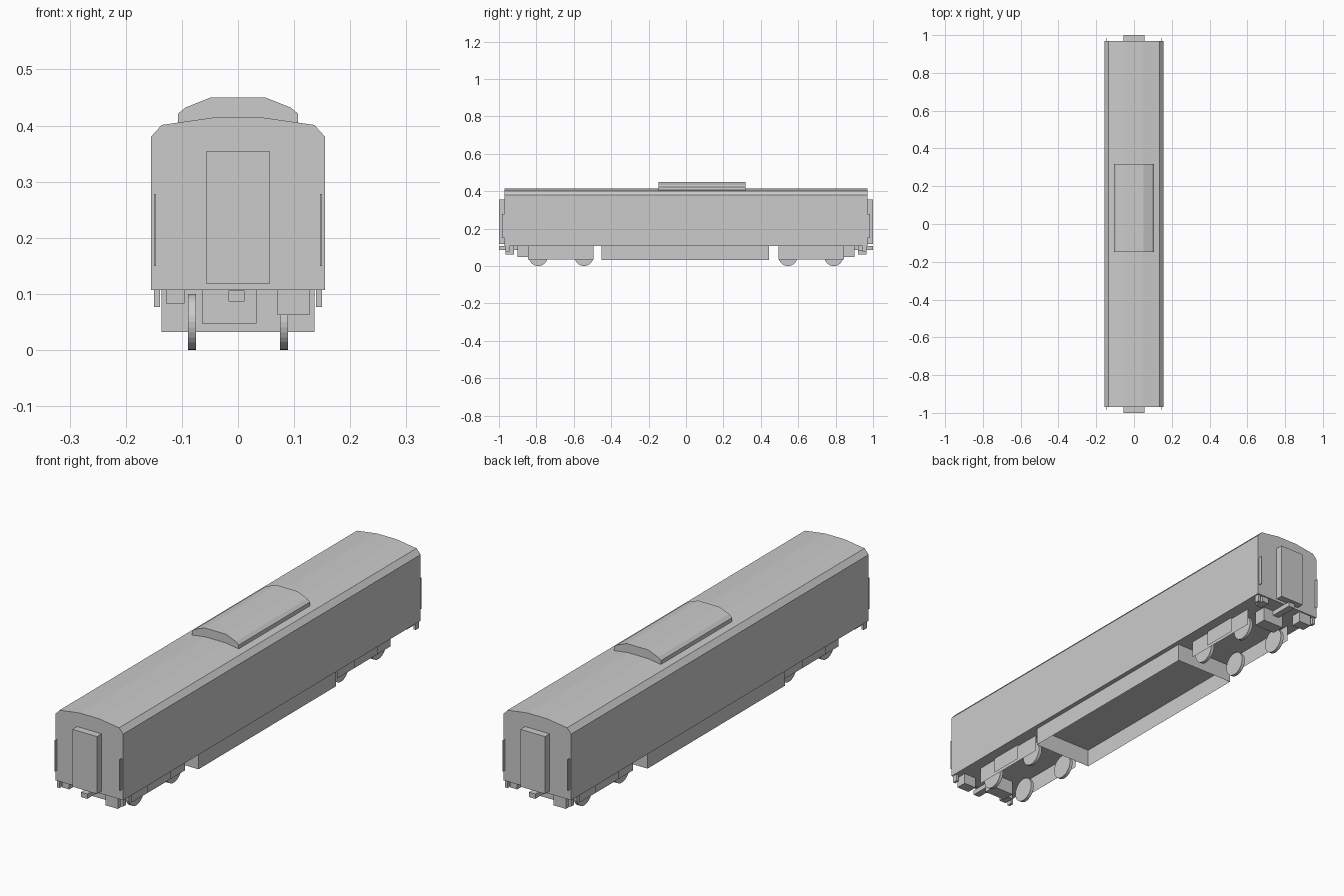
import bpy, bmesh, math
from mathutils import Matrix

if "Cube" in bpy.data.objects:
    bpy.data.objects.remove(bpy.data.objects["Cube"])


def finish(name, bm):
    bmesh.ops.recalc_face_normals(bm, faces=bm.faces[:])
    me = bpy.data.meshes.new(name)
    bm.to_mesh(me)
    bm.free()
    ob = bpy.data.objects.new(name, me)
    bpy.context.collection.objects.link(ob)
    return ob


def box(name, x, y, z, s=1, open_z=False):
    """Box from ranges; s=-1 turns it half round the vertical axis."""
    bm = bmesh.new()
    bmesh.ops.create_cube(bm, size=1)
    for v in bm.verts:
        px, py, pz = (r[0] if c < 0 else r[1] for r, c in zip((x, y, z), v.co))
        v.co = (px * s, py * s, pz)
    if open_z:
        caps = [f for f in bm.faces if max(v.co.z for v in f.verts) - min(v.co.z for v in f.verts) < 1e-5]
        bmesh.ops.delete(bm, geom=caps, context='FACES')
    return finish(name, bm)


def extrude_profile(name, half, y0, y1):
    """Symmetric x-z outline pulled along y."""
    pts = half + [(-x, z) for x, z in reversed(half)]
    bm = bmesh.new()
    face = bm.faces.new([bm.verts.new((x, y0, z)) for x, z in pts])
    out = bmesh.ops.extrude_face_region(bm, geom=[face])
    moved = [g for g in out['geom'] if isinstance(g, bmesh.types.BMVert)]
    bmesh.ops.translate(bm, verts=moved, vec=(0, y1 - y0, 0))
    return finish(name, bm)


def plate(name, x, y, z):
    """Single sheet facing sideways."""
    bm = bmesh.new()
    bm.faces.new([bm.verts.new((x, a, b)) for a, b in
                  ((y[0], z[0]), (y[1], z[0]), (y[1], z[1]), (y[0], z[1]))])
    return finish(name, bm)


def wheel(name, x, y):
    bm = bmesh.new()
    m = Matrix.Translation((x, y, 0.05)) @ Matrix.Rotation(math.pi / 2, 4, 'Y')
    bmesh.ops.create_cone(bm, cap_ends=True, segments=32, radius1=0.05,
                          radius2=0.05, depth=0.014, matrix=m)
    return finish(name, bm)


# Carriage shell and roof hump
extrude_profile("carriage_body", [(0.155, 0.107), (0.155, 0.38), (0.136, 0.401), (0.045, 0.414)], -0.97, 0.97)
extrude_profile("roof_unit", [(0.107, 0.402), (0.107, 0.421), (0.094, 0.432), (0.049, 0.45)], -0.148, 0.317)

# Equipment skirt, open underneath
box("underfloor_skirt", (-0.136, 0.136), (-0.452, 0.445), (0.032, 0.107), open_z=True)

# The two ends are half-turn copies of each other
for s, end in ((1, "front"), (-1, "rear")):
    box(end + "_gangway", (-0.056, 0.056), (-1.0, -0.97), (0.118, 0.355), s)
    box(end + "_coupler", (-0.017, 0.012), (-1.0, -0.88), (0.086, 0.106), s)
    box(end + "_center_box", (-0.064, 0.033), (-0.9, -0.845), (0.047, 0.107), s)
    box(end + "_large_box", (0.07, 0.127), (-0.965, -0.92), (0.062, 0.107), s)
    box(end + "_small_box", (-0.128, -0.095), (-0.965, -0.92), (0.083, 0.107), s)
    for side in (-1, 1):
        cx = 0.1445 * side
        box(end + "_hanger", (cx - 0.0055, cx + 0.0055), (-0.965, -0.945), (0.077, 0.107), s)
        rx = 0.148 * side
        box(end + "_handrail", (rx - 0.0015, rx + 0.0015), (-0.984, -0.97), (0.15, 0.278), s)
        # Bogie side sheets and wheels
        ys = sorted((-0.845 * s, -0.495 * s))
        plate(end + "_bogie_frame", 0.105 * side, ys, (0.036, 0.107))
        ys = sorted((-0.75 * s, -0.6 * s))
        plate(end + "_bogie_panel", 0.112 * side, ys, (0.042, 0.107))
        for y in (-0.79, -0.545):
            wheel(end + "_wheel", 0.082 * side, y * s)
